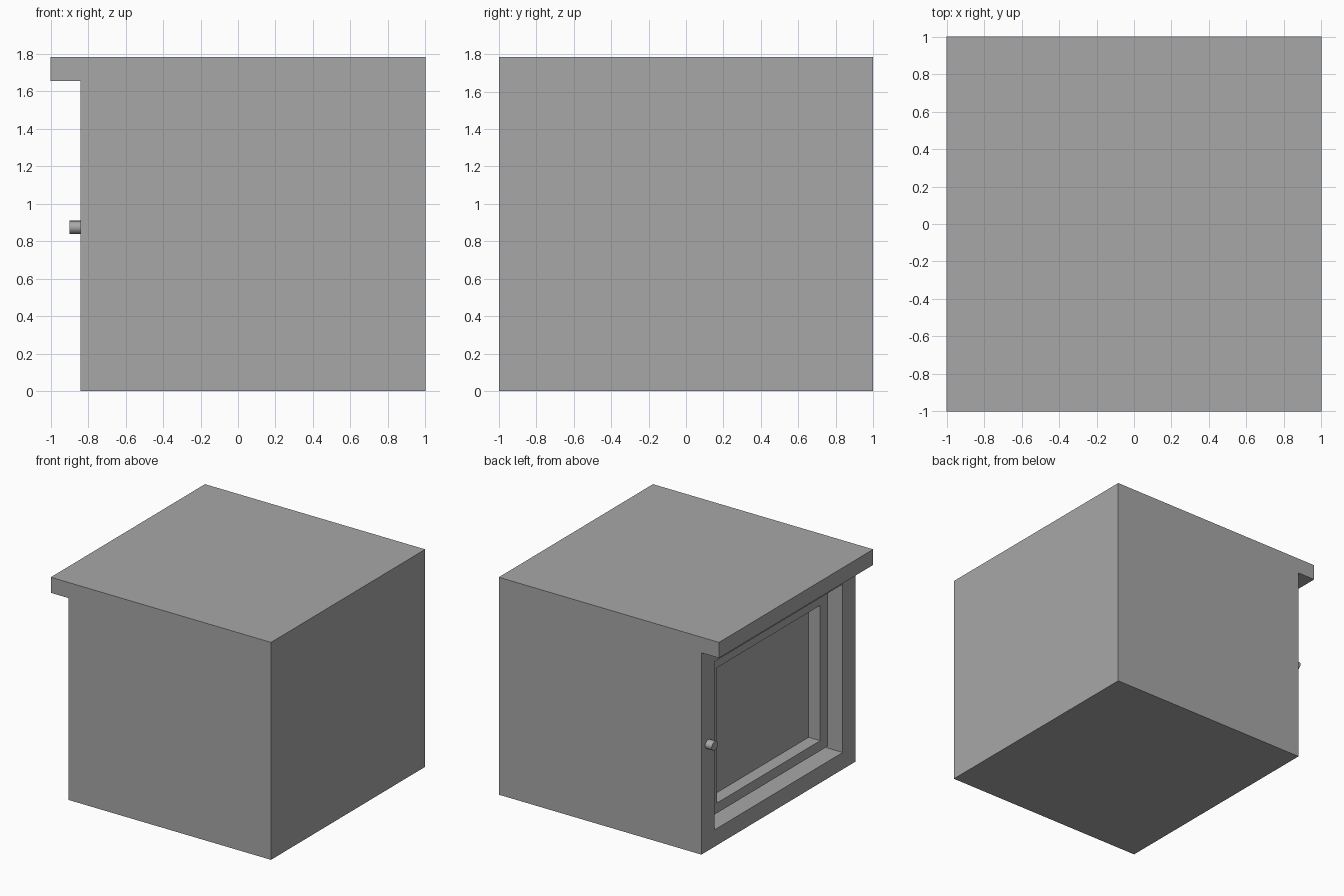
import bpy, bmesh, math
from mathutils import Matrix, Vector

cube = bpy.data.objects.get("Cube")
if cube:
    bpy.data.objects.remove(cube, do_unlink=True)

grey = bpy.data.materials.new("plain grey")
grey.use_nodes = True
colour = (0.39, 0.39, 0.39, 1)
grey.diffuse_color = colour
grey.node_tree.nodes["Principled BSDF"].inputs["Base Color"].default_value = colour

FACE = -0.84      # plane of the door side
TOP = 1.785
LIP = 1.657       # underside of the overhang
PANEL = -0.645    # back of the door recess
RIM = -0.75       # front of the raised door frame


def finish(name, bm):
    bmesh.ops.recalc_face_normals(bm, faces=bm.faces)
    mesh = bpy.data.meshes.new(name)
    bm.to_mesh(mesh)
    bm.free()
    mesh.materials.append(grey)
    obj = bpy.data.objects.new(name, mesh)
    bpy.context.collection.objects.link(obj)
    return obj


def inset_box(name, x0, x1, half_width):
    """Box centred on the door side, its height in proportion to its width."""
    half_height = half_width * LIP / 2
    bm = bmesh.new()
    place = (Matrix.Translation(((x0 + x1) / 2, 0, LIP / 2))
             @ Matrix.Diagonal((x1 - x0, 2 * half_width, 2 * half_height, 1)))
    bmesh.ops.create_cube(bm, size=1, matrix=place)
    return finish(name, bm)


def cut(target, cutter):
    mod = target.modifiers.new("opening", "BOOLEAN")
    mod.operation = "DIFFERENCE"
    mod.solver = "EXACT"
    mod.object = cutter
    cutter.hide_render = True
    bpy.context.view_layer.objects.active = target
    bpy.ops.object.modifier_apply(modifier=mod.name)
    bpy.data.objects.remove(cutter, do_unlink=True)


# Cabinet body with the overhanging top, as one extruded profile
bm = bmesh.new()
profile = [(1, 0), (1, TOP), (-1, TOP), (-1, LIP), (FACE, LIP), (FACE, 0)]
side = bm.faces.new([bm.verts.new((x, -1, z)) for x, z in profile])
sweep = bmesh.ops.extrude_face_region(bm, geom=[side])
moved = [v for v in sweep["geom"] if isinstance(v, bmesh.types.BMVert)]
bmesh.ops.translate(bm, vec=(0, 2, 0), verts=moved)
body = finish("cabinet_body", bm)

# Door recess in the body
cut(body, inset_box("recess_cutter", FACE - 0.1, PANEL, 0.833))

# Raised frame standing inside the recess
frame = inset_box("door_frame", RIM, PANEL, 0.77)
cut(frame, inset_box("frame_cutter", RIM - 0.1, PANEL + 0.1, 0.67))

# Round knob beside the door, slightly wider than tall
bm = bmesh.new()
bmesh.ops.create_cone(
    bm, cap_ends=True, segments=32, radius1=0.036, radius2=0.036, depth=0.07,
    matrix=Matrix.Translation((-0.865, 0.91, 0.874)) @ Matrix.Diagonal((1, 1.17, 1, 1))
    @ Matrix.Rotation(math.pi / 2, 4, "Y"))
knob = finish("door_knob", bm)
bpy.ops.object.select_all(action="DESELECT")
knob.select_set(True)
bpy.context.view_layer.objects.active = knob
bpy.ops.object.shade_smooth_by_angle(angle=math.radians(40))
